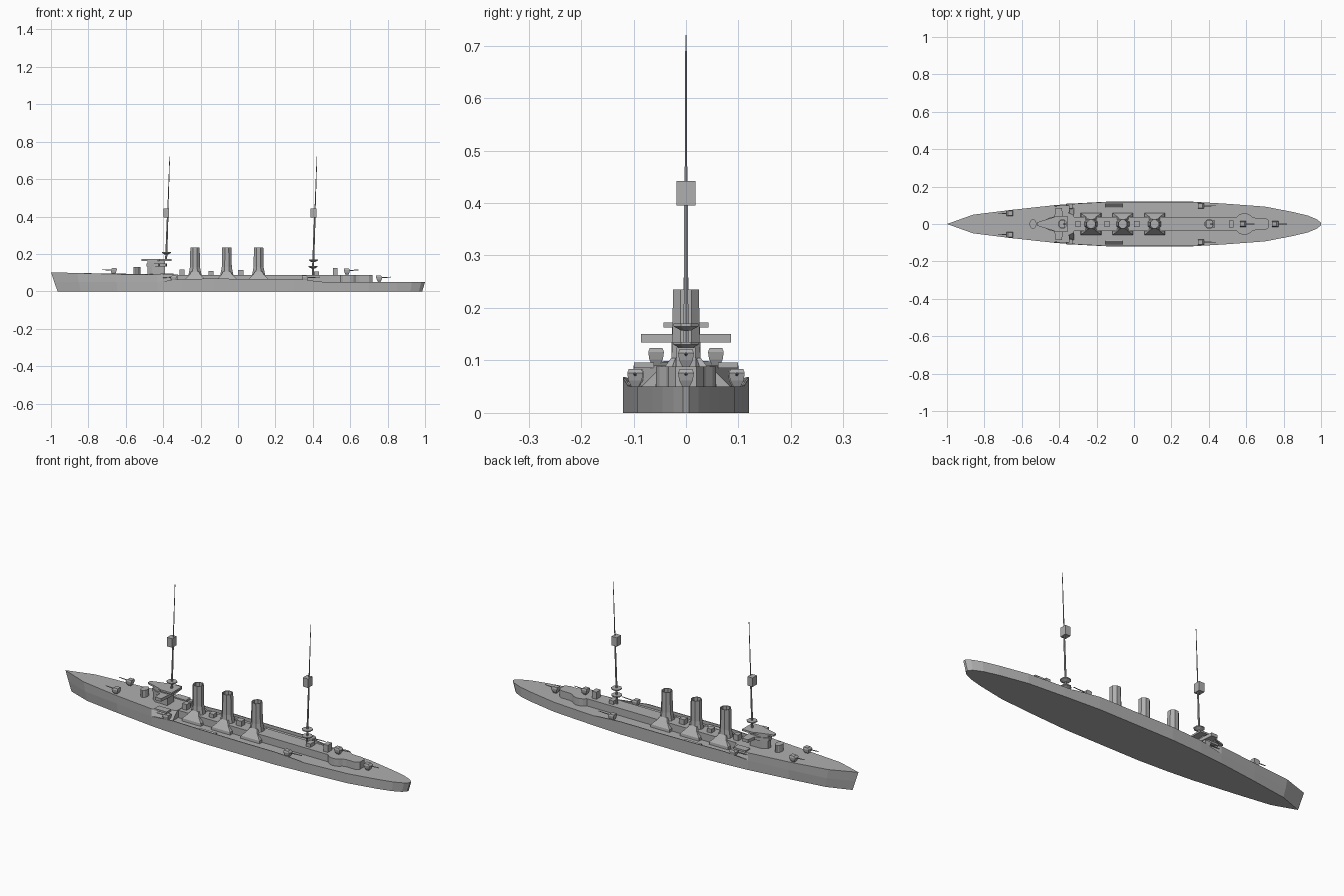
import bpy, bmesh, math
from mathutils import Vector

if "Cube" in bpy.data.objects:
    bpy.data.objects.remove(bpy.data.objects["Cube"], do_unlink=True)

GREY = bpy.data.materials.new("naval_grey")
GREY.use_nodes = True
GREY.diffuse_color = (0.43, 0.43, 0.43, 1)
GREY.node_tree.nodes["Principled BSDF"].inputs["Base Color"].default_value = GREY.diffuse_color


def finish(name, bm):
    bmesh.ops.recalc_face_normals(bm, faces=bm.faces)
    mesh = bpy.data.meshes.new(name)
    bm.to_mesh(mesh)
    bm.free()
    mesh.materials.append(GREY)
    obj = bpy.data.objects.new(name, mesh)
    bpy.context.collection.objects.link(obj)
    return obj


def loft(name, rings):
    """Closed solid skinned through rings of equal point count."""
    bm = bmesh.new()
    vs = [[bm.verts.new(p) for p in r] for r in rings]
    n = len(vs[0])
    for a, b in zip(vs, vs[1:]):
        for i in range(n):
            j = (i + 1) % n
            bm.faces.new((a[i], a[j], b[j], b[i]))
    bm.faces.new(vs[0])
    bm.faces.new(vs[-1])
    return finish(name, bm)


def outline(stations):
    """Mirror (x, half width) stations into a closed plan."""
    return stations + [(x, -h) for x, h in reversed(stations) if h > 0]


def prism(name, stations, z0, z1):
    plan = outline(stations)
    return loft(name, [[(x, y, z) for x, y in plan] for z in (z0, z1)])


def ring(x, y, z, rx, ry, n=8):
    turn = math.pi / n
    return [(x + rx * math.cos(turn + math.tau * i / n),
             y + ry * math.sin(turn + math.tau * i / n), z) for i in range(n)]


def rect(x, y, z, w, d):
    return [(x + sx * w / 2, y + sy * d / 2, z)
            for sx, sy in ((-1, -1), (1, -1), (1, 1), (-1, 1))]


def box(name, x, y, z0, z1, w, d):
    return loft(name, [rect(x, y, z, w, d) for z in (z0, z1)])


def rod(name, a, b, r0, r1, n=6):
    a, b = Vector(a), Vector(b)
    q = (b - a).to_track_quat('Z', 'Y')
    rings = [[c + q @ Vector(p) for p in ring(0, 0, 0, r, r, n)] for c, r in ((a, r0), (b, r1))]
    return loft(name, rings)


# Hull, with a raked stem and a rounded stern
HULL = [(-1, 0), (-0.86, 0.05), (-0.65, 0.076), (-0.43, 0.1), (-0.3, 0.111), (-0.13, 0.12),
        (0.3, 0.12), (0.5, 0.108), (0.7, 0.093), (0.85, 0.064), (0.93, 0.045),
        (0.98, 0.024), (1, 0.006)]


def half_width(x):
    for (xa, ha), (xb, hb) in zip(HULL, HULL[1:]):
        if xa <= x <= xb:
            return ha + (hb - ha) * (x - xa) / (xb - xa)


def hull_ring(z):
    rake = 0.035 * (1 - z / 0.1)
    low = 1 - z / 0.05
    ring_pts = []
    for x, y in outline(HULL):
        fwd = max(0, -x - 0.5) * 2
        aft = max(0, x - 0.85) / 0.15
        ring_pts.append((x + rake * fwd ** 2 - 0.015 * aft * low, y * (1 - 0.15 * fwd * low), z))
    return ring_pts


loft("hull", [hull_ring(0), hull_ring(0.05)])

# Raised forecastle, sloping inward at its aft break
FORE = HULL[:4] + [(-0.32, 0.045)]
low_ring = [(x + 0.0175 * (max(0, -x - 0.5) * 2) ** 2,
             y if x < -0.4 else math.copysign(0.085, y), 0.05) for x, y in outline(FORE)]
top_ring = [(x, y, 0.09 + 0.012 * max(0, (-x - 0.6) / 0.4)) for x, y in outline(FORE)]
loft("forecastle", [low_ring, top_ring])

# Long deckhouse with the round after gun platform
bulge = [(0.59 - 0.055 * math.cos(t), 0.058 * math.sin(t))
         for t in (math.radians(a) for a in range(40, 141, 20))]
prism("deckhouse", [(-0.36, 0.037), (0.53, 0.037)] + bulge
      + [(0.65, 0.033), (0.7, 0.033), (0.72, 0.02)], 0.05, 0.088)

# Low bulwarks following the waist of the hull
for side in (-1, 1):
    rings = []
    for x, top in ((-0.42, 0.052), (-0.3, 0.066), (-0.13, 0.068), (0.1, 0.066),
                   (0.3, 0.066), (0.45, 0.052)):
        h = half_width(x)
        rings.append([(x, side * y, z) for y, z in
                      ((h, 0.049), (h, top), (h - 0.004, top), (h - 0.004, 0.049))])
    loft("bulwark", rings)

# Funnels with hollow tops and flared casings
for x in (-0.23, -0.06, 0.11):
    loft("funnel", [ring(x, 0, z, rx, ry) for z, rx, ry in
                    ((0.086, 0.038, 0.032), (0.13, 0.029, 0.028), (0.235, 0.027, 0.027),
                     (0.235, 0.022, 0.022), (0.2, 0.022, 0.022))])
    for side in (-1, 1):
        loft("funnel_casing", [rect(x, side * y, z, w, d) for z, y, w, d in
                               ((0.05, 0.04, 0.11, 0.036), (0.064, 0.04, 0.108, 0.034),
                                (0.09, 0.032, 0.056, 0.014), (0.105, 0.024, 0.04, 0.008))])

# Vents and lockers on the deckhouse
for x, top, w, d in ((-0.3, 0.118, 0.026, 0.03), (-0.145, 0.108, 0.026, 0.03),
                     (0.015, 0.115, 0.03, 0.03), (0.42, 0.106, 0.026, 0.04),
                     (0.52, 0.125, 0.026, 0.036)):
    box("deck_locker", x, 0, 0.085, top, w, d)

# Conning tower and bridge
loft("conning_tower", [ring(-0.54, 0, z, 0.018, 0.026, 12) for z in (0.088, 0.13)])
prism("bridge_house", [(-0.485, 0.012), (-0.46, 0.028), (-0.39, 0.028)], 0.088, 0.135)
prism("bridge_wings", [(-0.49, 0.012), (-0.45, 0.035), (-0.425, 0.04), (-0.42, 0.086),
                       (-0.385, 0.086), (-0.38, 0.03)], 0.134, 0.15)
prism("wheelhouse", [(-0.485, 0.012), (-0.455, 0.027), (-0.39, 0.027)], 0.148, 0.165)
prism("bridge_roof", [(-0.515, 0.01), (-0.43, 0.036), (-0.42, 0.043),
                      (-0.355, 0.043)], 0.163, 0.172)


# Guns: pedestal, undercut shield and barrel
def gun(x, y, z, aim, reach=0.062):
    loft("gun_shield", [rect(x - aim * s, y, z + h, w, d) for h, s, w, d in
                        ((0, 0, 0.014, 0.014), (0.012, 0, 0.026, 0.026),
                         (0.026, 0, 0.034, 0.03), (0.034, 0.004, 0.024, 0.024))])
    rod("gun_barrel", (x, y, z + 0.023), (x + aim * reach, y, z + 0.026), 0.0035, 0.002)


for side in (-1, 1):
    gun(-0.665, side * 0.057, 0.09, -1)
    gun(-0.345, side * 0.095, 0.05, -1, 0.1)
    gun(0.358, side * 0.097, 0.05, 1, 0.08)
    box("sponson_deck", -0.38, side * 0.08, 0.086, 0.096, 0.07, 0.038)
    # Triple torpedo tubes on the waist
    for k in (-1, 0, 1):
        rod("torpedo_tube", (-0.155, side * 0.1 + k * 0.007, 0.057),
            (-0.06, side * 0.1 + k * 0.007, 0.057), 0.004, 0.004)
gun(0.583, 0, 0.088, 1)
gun(0.755, 0, 0.05, 1)

# Raked masts with dished platforms and lookout boxes
for x, base, dishes in ((-0.387, 0.165, (0.205,)), (0.4, 0.085, (0.13, 0.165))):
    def mast_x(z):
        return x + 0.022 * (z - 0.09) / 0.63
    rod("mast", (mast_x(base), 0, base), (mast_x(0.42), 0, 0.42), 0.0055, 0.004)
    rod("topmast", (mast_x(0.42), 0, 0.42), (mast_x(0.72), 0, 0.72), 0.003, 0.0015)
    for z in dishes:
        loft("mast_platform", [ring(mast_x(z), 0, z + dz, r, r, 8) for dz, r in
                               ((-0.008, 0.01), (0, 0.026), (0.005, 0.026))])
    box("lookout_box", mast_x(0.42) - 0.008, 0, 0.395, 0.442, 0.03, 0.036)
